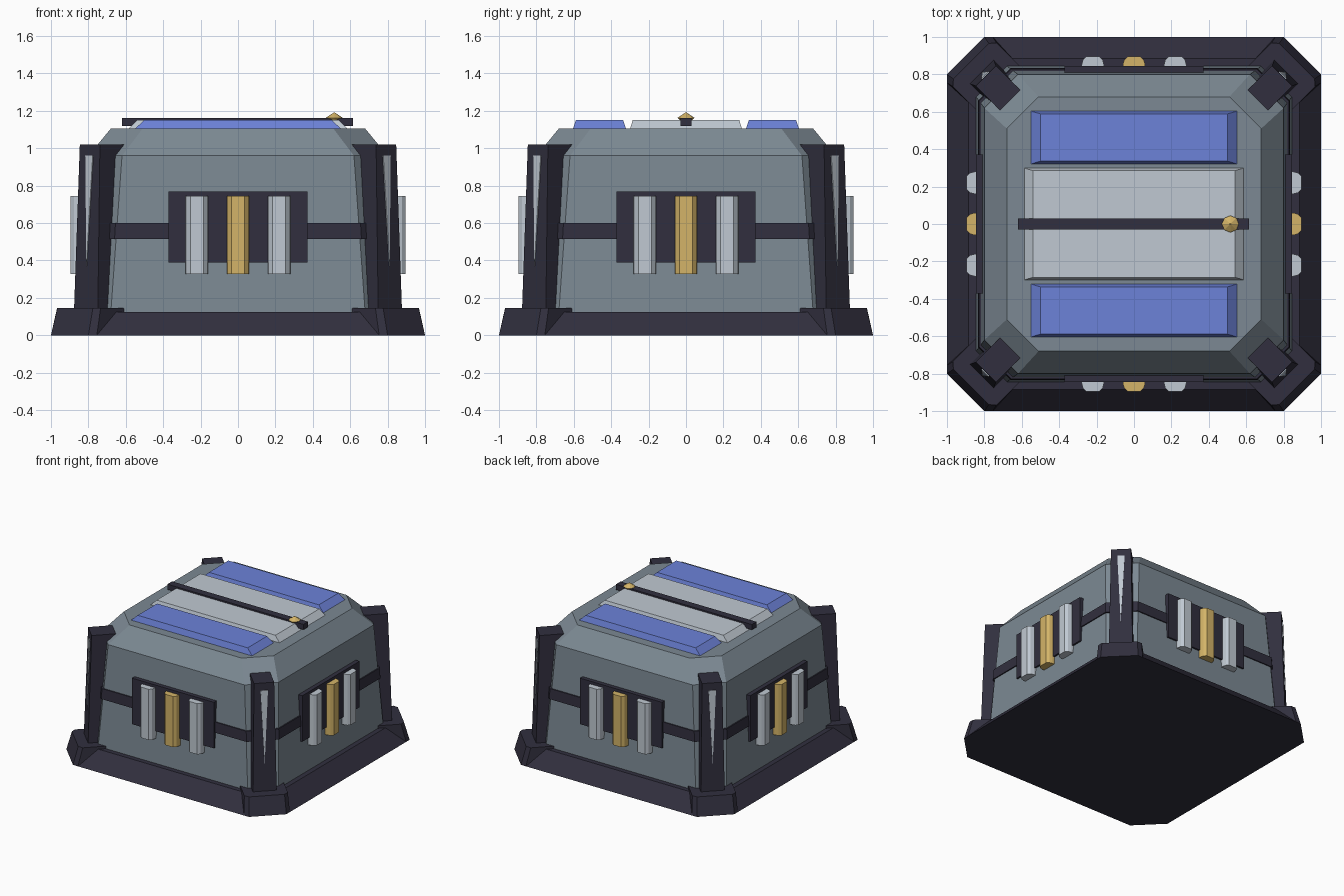
import bpy, bmesh, math
from mathutils import Matrix, Vector

if "Cube" in bpy.data.objects:
    bpy.data.objects.remove(bpy.data.objects["Cube"])


def material(name, rgb):
    m = bpy.data.materials.new(name)
    m.diffuse_color = [((c / 255 + 0.055) / 1.055) ** 2.4 for c in rgb] + [1]
    m.use_nodes = True
    m.node_tree.nodes["Principled BSDF"].inputs["Base Color"].default_value = m.diffuse_color
    return m


HULL = material("hull grey", (124, 137, 147))
DARK = material("dark trim", (49, 47, 62))
SILVER = material("silver", (192, 201, 210))
GOLD = material("gold", (212, 180, 104))
BLUE = material("panel blue", (108, 130, 216))


def loft(name, mat, rings, turn=0.0):
    """Skin matching rings of 3D points, cap both ends, turn about z."""
    bm = bmesh.new()
    rows = [[bm.verts.new(p) for p in ring] for ring in rings]
    n = len(rows[0])
    for a, b in zip(rows, rows[1:]):
        for i in range(n):
            bm.faces.new((a[i], a[(i + 1) % n], b[(i + 1) % n], b[i]))
    bm.faces.new(rows[0][::-1])
    bm.faces.new(rows[-1])
    bmesh.ops.recalc_face_normals(bm, faces=bm.faces)
    bm.transform(Matrix.Rotation(turn, 4, 'Z'))
    me = bpy.data.meshes.new(name)
    bm.to_mesh(me)
    bm.free()
    me.materials.append(mat)
    ob = bpy.data.objects.new(name, me)
    bpy.context.collection.objects.link(ob)
    return ob


def octagon(h, c, z):
    """Square of half size h whose straight sides end at c."""
    return [(h, -c, z), (h, c, z), (c, h, z), (-c, h, z),
            (-h, c, z), (-h, -c, z), (-c, -h, z), (c, -h, z)]


def rect(x0, x1, y0, y1, z):
    return [(x0, y0, z), (x1, y0, z), (x1, y1, z), (x0, y1, z)]


# Base plinth, sloped hull with bevelled roof, and belt
loft("base", DARK, [octagon(1, 0.76, 0), octagon(0.885, 0.71, 0.125)])
loft("hull", HULL, [octagon(0.845, 0.68, 0.12), octagon(0.80, 0.62, 0.96),
                    octagon(0.68, 0.51, 1.105)])
loft("belt", DARK, [octagon(0.833, 0.66, 0.515), octagon(0.829, 0.655, 0.60)])

# Vent plate with three upright bars on each side
profile = [(-0.06, -0.04), (0.06, -0.04), (0.06, 0.01), (0.053, 0.037),
           (0.035, 0.055), (-0.035, 0.055), (-0.053, 0.037), (-0.06, 0.01)]
for k in range(4):
    turn = k * math.pi / 2
    loft("vent_plate", DARK, [rect(-0.372, 0.372, -0.845, -0.79, z)
                              for z in (0.39, 0.768)], turn)
    for x, mat in ((-0.22, SILVER), (0, GOLD), (0.22, SILVER)):
        loft("vent_bar", mat, [[(x + u, -0.84 - v, z) for u, v in profile]
                               for z in (0.328, 0.745)], turn)

# Corner feet, leaning pillars and tapered light slits, built along +x
for k in range(4):
    turn = math.pi / 4 + k * math.pi / 2
    r = math.sqrt(0.5)
    foot = [(1.0, 0.8), (0.8, 1.0), (0.755, 1.0), (0.6, 0.845),
            (0.845, 0.6), (1.0, 0.755)]
    foot = [((x + y) * r, (y - x) * r) for x, y in foot]
    loft("corner_foot", DARK,
         [[(x, y, 0) for x, y in foot],
          [(0.9 + (x - 0.9) * 0.89, y * 0.95, 0.145) for x, y in foot]], turn)
    loft("corner_pillar", DARK, [rect(0.9, 1.15, -0.09, 0.09, 0.13),
                                 rect(0.89, 1.12, -0.076, 0.076, 1.02)], turn)

    def face_x(z):
        return 1.15 - 0.03 * (z - 0.13) / 0.89
    tri = [(0, 0.37), (0.028, 0.96), (-0.028, 0.96)]
    loft("pillar_slit", SILVER, [[(face_x(z) + d, y, z) for y, z in tri]
                                 for d in (-0.003, 0.005)], turn)

# Roof panels: silver centre with a blue one on each side
loft("centre_panel", SILVER, [rect(-0.59, 0.59, -0.30, 0.30, 1.10),
                              rect(-0.54, 0.54, -0.285, 0.285, 1.15)])
for s in (-1, 1):
    loft("solar_panel", BLUE,
         [rect(-0.555, 0.555, s * 0.4625 - 0.143, s * 0.4625 + 0.143, 1.10),
          rect(-0.50, 0.50, s * 0.4625 - 0.126, s * 0.4625 + 0.126, 1.152)])

# Roof rail and gold beacon
loft("roof_rail", DARK, [rect(-0.62, 0.616, -0.03, 0.03, z) for z in (1.118, 1.162)])
loft("beacon", GOLD, [[(0.515 + q * math.cos(a * math.pi / 4),
                        q * math.sin(a * math.pi / 4), z) for a in range(8)]
                      for q, z in ((0.02, 1.135), (0.045, 1.163), (0.004, 1.19))])
